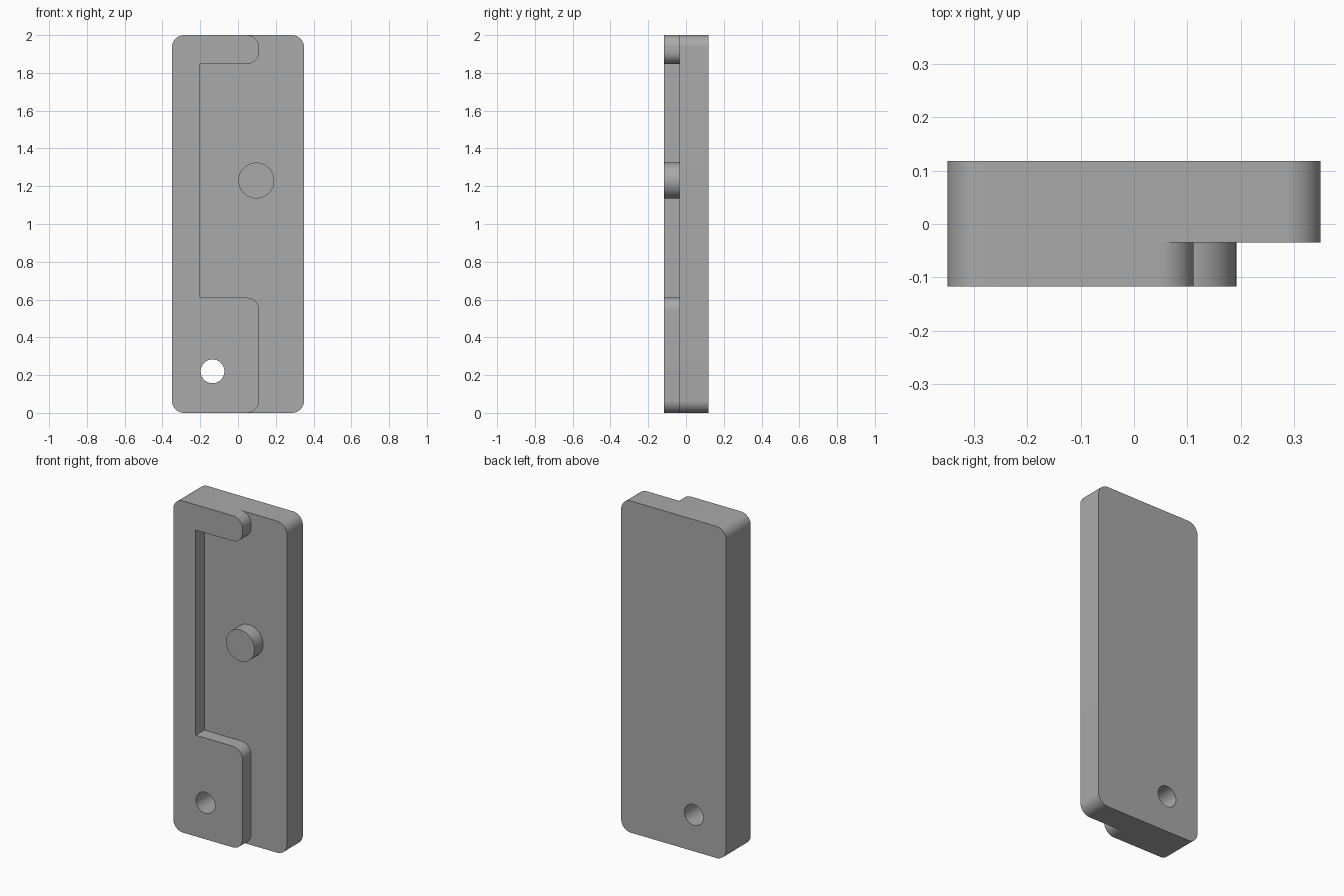
import bpy, bmesh, math
from mathutils import Vector

cube = bpy.data.objects.get("Cube")
if cube:
    bpy.data.objects.remove(cube, do_unlink=True)

FRONT, FLOOR, BACK = -0.117, -0.035, 0.118
R = 0.065

grey = bpy.data.materials.new("plain grey")
grey.use_nodes = True
grey.diffuse_color = (0.4, 0.4, 0.4, 1)
grey.node_tree.nodes["Principled BSDF"].inputs["Base Color"].default_value = (0.4, 0.4, 0.4, 1)


def rounded(corners, steps=12):
    """Outline from (x, z, radius) right-angle corners."""
    out = []
    for i, (x, z, r) in enumerate(corners):
        p = Vector((x, z))
        u = (Vector(corners[i - 1][:2]) - p).normalized()
        v = (Vector(corners[(i + 1) % len(corners)][:2]) - p).normalized()
        arc = [p]
        if r:
            turns = [math.pi / 2 * k / steps for k in range(steps + 1)]
            arc = [p + r * (u + v - v * math.cos(t) - u * math.sin(t)) for t in turns]
        out += [q for q in arc if not out or (q - out[-1]).length > 1e-4]
    return out


def circle(x, z, r, n=48):
    return [Vector((x + r * math.cos(math.tau * k / n), z + r * math.sin(math.tau * k / n)))
            for k in range(n)]


def prism(name, outline, y0, y1):
    """Extrude an x-z outline from y0 to y1."""
    bm = bmesh.new()
    face = bm.faces.new([bm.verts.new((p.x, y0, p.y)) for p in outline])
    ext = bmesh.ops.extrude_face_region(bm, geom=[face])["geom"]
    moved = [g for g in ext if isinstance(g, bmesh.types.BMVert)]
    bmesh.ops.translate(bm, verts=moved, vec=(0, y1 - y0, 0))
    bmesh.ops.recalc_face_normals(bm, faces=bm.faces)
    mesh = bpy.data.meshes.new(name)
    bm.to_mesh(mesh)
    bm.free()
    mesh.materials.append(grey)
    obj = bpy.data.objects.new(name, mesh)
    bpy.context.collection.objects.link(obj)
    return obj


def cut(target, cutter):
    mod = target.modifiers.new(cutter.name, "BOOLEAN")
    mod.operation, mod.solver, mod.object = "DIFFERENCE", "EXACT", cutter
    bpy.context.view_layer.objects.active = target
    bpy.ops.object.modifier_apply(modifier=mod.name)
    bpy.data.objects.remove(cutter, do_unlink=True)


# Full-depth plate with rounded corners
plate = prism("plate", rounded([(-.35, 0, R), (.35, 0, R), (.35, 2, R), (-.35, 2, R)]), FRONT, BACK)

# Front recess, leaving a raised C-shaped bracket on one side
edge = 0.112
recess = rounded([
    (edge - R, 2.1, 0), (edge - R, 2, 0), (edge, 2, R), (edge, 1.847, R),
    (-.2, 1.847, 0), (-.2, .61, 0), (edge, .61, R), (edge, 0, R),
    (edge - R, 0, 0), (edge - R, -.1, 0), (.5, -.1, 0), (.5, 2.1, 0)])
cut(plate, prism("recess_cutter", recess, FRONT - 0.1, FLOOR))

# Through hole
cut(plate, prism("hole_cutter", circle(-.135, .22, .063), FRONT - 0.1, BACK + 0.1))

# Round peg standing on the recess floor
peg = prism("peg", circle(.097, 1.23, .095), FRONT, FLOOR + 0.01)

# Smooth the rounded walls, keep the edges crisp
bpy.ops.object.select_all(action="DESELECT")
for obj in (plate, peg):
    obj.select_set(True)
bpy.context.view_layer.objects.active = plate
bpy.ops.object.shade_smooth_by_angle(angle=math.radians(30))
